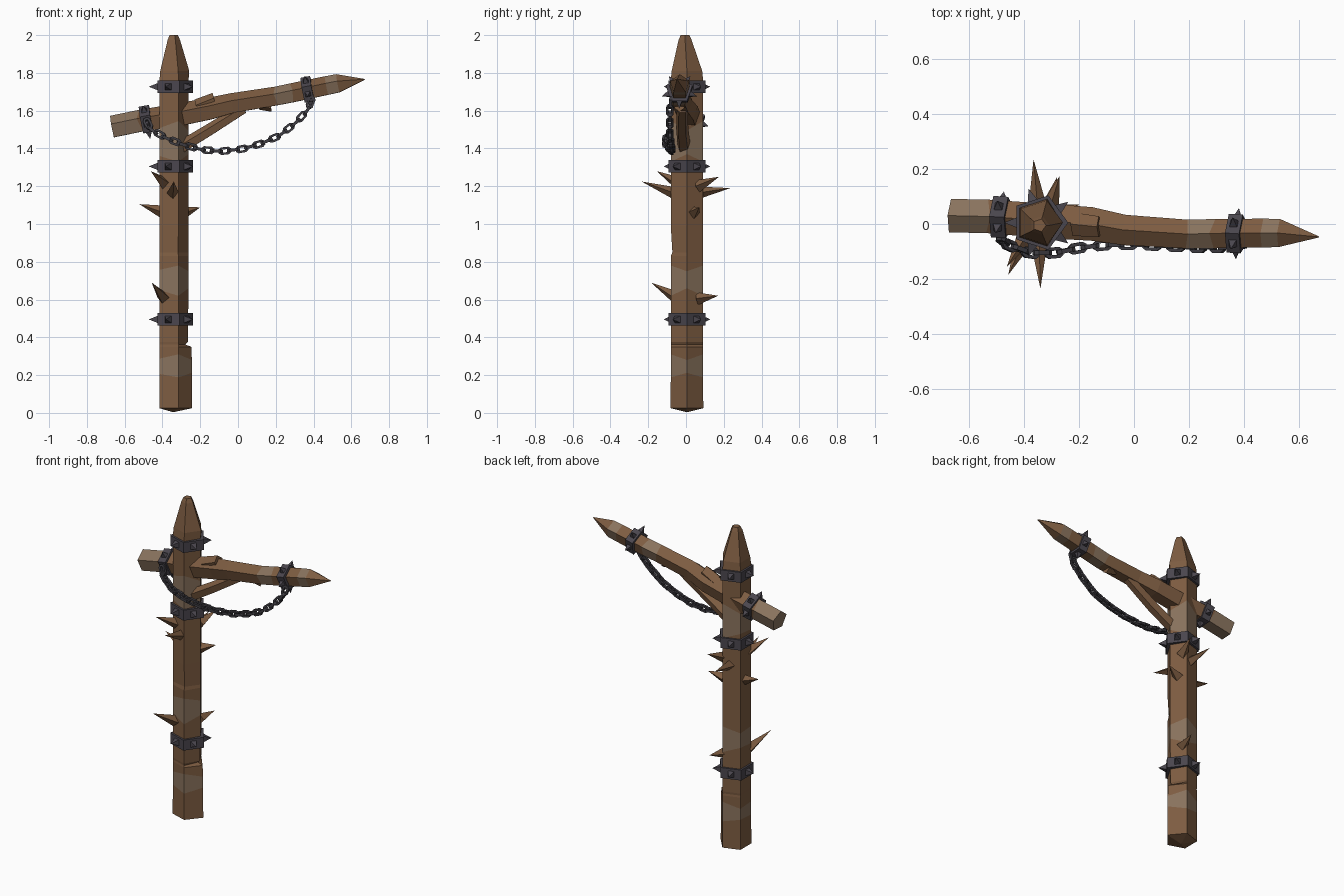
import bpy, bmesh, math
from mathutils import Vector, Matrix

if "Cube" in bpy.data.objects:
    bpy.data.objects.remove(bpy.data.objects["Cube"])


def material(name, rgb):
    m = bpy.data.materials.new(name)
    m.diffuse_color = (*rgb, 1)
    m.use_nodes = True
    m.node_tree.nodes["Principled BSDF"].inputs["Base Color"].default_value = m.diffuse_color
    return m


WOOD = material("brown wood", (0.205, 0.107, 0.053))
PALE = material("worn pale wood", (0.25, 0.17, 0.11))
IRON = material("dark iron", (0.068, 0.061, 0.075))
CHAIN = material("chain iron", (0.05, 0.047, 0.056))


def finish(name, bm, mats):
    bmesh.ops.recalc_face_normals(bm, faces=bm.faces)
    me = bpy.data.meshes.new(name)
    bm.to_mesh(me)
    bm.free()
    for m in mats:
        me.materials.append(m)
    ob = bpy.data.objects.new(name, me)
    bpy.context.collection.objects.link(ob)
    return ob


def frame(axis, ref):
    a = Vector(axis).normalized()
    r = Vector(ref)
    r = (r - a * r.dot(a)).normalized()
    return a, r, a.cross(r)


def loft(name, rings, axis, ref, mats, sides=5, dent={}, zigzag={}):
    """rings: (x, y, z, radius, material of the segment that follows)."""
    a, u, v = frame(axis, ref)
    bm = bmesh.new()
    loops = []
    for i, (x, y, z, r, m) in enumerate(rings):
        loop = []
        for k in range(sides):
            t = k * math.tau / sides
            rr = r * dent.get((i, k), 1)
            shift = zigzag.get(i, 0) * (1, -1, 1, 0.5, -1)[k % 5]
            loop.append(bm.verts.new(Vector((x, y, z)) + a * shift
                                     + (u * math.cos(t) + v * math.sin(t)) * rr))
        loops.append(loop)
    for i in range(len(loops) - 1):
        for k in range(sides):
            n = (k + 1) % sides
            f = bm.faces.new((loops[i][k], loops[i][n], loops[i + 1][n], loops[i + 1][k]))
            f.material_index = rings[i][4]
    bm.faces.new(loops[0]).material_index = rings[0][4]
    bm.faces.new(loops[-1]).material_index = rings[-1][4]
    return finish(name, bm, mats)


def add_spike(bm, base, tip, radius, ref=(0, 0, 1), sides=4):
    a, u, v = frame(Vector(tip) - Vector(base), ref)
    ring = [bm.verts.new(Vector(base) + (u * math.cos(t) + v * math.sin(t)) * radius)
            for t in (k * math.tau / sides for k in range(sides))]
    top = bm.verts.new(tip)
    for k in range(sides):
        bm.faces.new((ring[k], ring[(k + 1) % sides], top))
    bm.faces.new(ring)


def collar(name, centre, axis, ref, radius, height, spike):
    """Five-sided iron band with one pyramid stud on each face."""
    a, u, v = frame(axis, ref)
    c = Vector(centre)
    bm = bmesh.new()
    rings = [[bm.verts.new(c + a * s * height / 2
                           + (u * math.cos(t) + v * math.sin(t)) * radius)
              for t in (k * math.tau / 5 for k in range(5))] for s in (-1, 1)]
    for k in range(5):
        n = (k + 1) % 5
        bm.faces.new((rings[0][k], rings[0][n], rings[1][n], rings[1][k]))
    bm.faces.new(rings[0])
    bm.faces.new(rings[1])
    inner = radius * math.cos(math.pi / 5)
    for k in range(5):
        t = (k + 0.5) * math.tau / 5
        d = u * math.cos(t) + v * math.sin(t)
        add_spike(bm, c + d * (inner - 0.003), c + d * (inner + spike),
                  height * 0.42, a + a.cross(d))
    return finish(name, bm, [IRON])


# Post: zigzag pale stripes, a notch near the bottom and a chip on the front edge
PX, PY = -0.343, 0.005
profile = [(0.005, 0.006, 0), (0.025, 0.091, 0), (0.20, 0.09, 1), (0.295, 0.09, 0),
           (0.35, 0.09, 0), (0.362, 0.088, 0), (0.375, 0.09, 0), (0.64, 0.09, 1),
           (0.765, 0.09, 0), (0.83, 0.09, 0), (0.85, 0.09, 0), (0.99, 0.09, 0),
           (1.35, 0.09, 1), (1.52, 0.09, 0), (1.76, 0.09, 0), (1.81, 0.085, 0),
           (1.975, 0.036, 0), (2.0, 0.024, 0)]
dents = {(i, 0): 1.1 if i < 4 else 0.9 for i in range(1, 15)}
dents.update({(4, 0): 1.06, (5, 0): 0.72, (6, 0): 0.86, (10, 4): 0.9})
loft("post", [(PX, PY - (0.01 if z > 1.9 else 0), z, r, m) for z, r, m in profile],
     (0, 0, 1), (1, 0, 0), [WOOD, PALE], dent=dents,
     zigzag={2: 0.012, 3: -0.015, 7: 0.02, 8: -0.015, 12: 0.02, 13: -0.025})

# Crooked arm with pale left end, pale stripes and a sharpened tip
arm_axis = (1.33, -0.08, 0.26)
loft("arm", [(-0.665, 0.03, 1.51, 0.064, 1), (-0.52, 0.027, 1.54, 0.064, 0),
             (-0.30, 0.01, 1.575, 0.066, 0), (-0.15, 0.0, 1.605, 0.064, 0),
             (-0.03, -0.022, 1.635, 0.058, 0), (0.20, -0.037, 1.672, 0.055, 1),
             (0.29, -0.035, 1.69, 0.056, 0), (0.47, -0.033, 1.728, 0.055, 1),
             (0.53, -0.033, 1.74, 0.054, 0), (0.672, -0.047, 1.766, 0.002, 0)],
     arm_axis, (0, 0, 1), [WOOD, PALE], zigzag={1: 0.01, 5: 0.006, 6: -0.006})

# Broken stubs and diagonal brace
loft("upper_stub", [(-0.22, 0.0, 1.615, 0.045, 0), (-0.125, -0.01, 1.655, 0.04, 0)],
     (1, 0, 0.25), (0, 0, 1), [WOOD])
loft("lower_stub", [(0.11, -0.03, 1.635, 0.03, 0), (0.175, -0.035, 1.622, 0.028, 0)],
     (1, 0, 0.1), (0, 0, -1), [WOOD])
loft("brace", [(-0.31, -0.01, 1.40, 0.036, 0), (-0.15, -0.02, 1.497, 0.034, 0),
               (0.03, -0.02, 1.61, 0.03, 0)],
     (0.34, -0.01, 0.21), (0, 0, 1), [WOOD])

# Studded iron collars
for label, z in (("lower", 0.495), ("middle", 1.305), ("upper", 1.727)):
    collar(label + "_collar", (PX, PY, z), (0, 0, 1), (1, 0, 0), 0.104, 0.065, 0.045)
collar("arm_left_collar", (-0.484, 0.025, 1.548), arm_axis, (0, 0, 1), 0.079, 0.055, 0.035)
collar("arm_right_collar", (0.37, -0.035, 1.706), arm_axis, (0, 0, 1), 0.074, 0.052, 0.038)

# Wooden thorns: base and tip
thorns = [((-0.345, -0.05, 1.16), (-0.34, -0.235, 1.225)),
          ((-0.39, -0.04, 1.215), (-0.462, -0.155, 1.28)),
          ((-0.395, -0.05, 0.61), (-0.457, -0.185, 0.69)),
          ((-0.35, 0.06, 1.165), (-0.365, 0.235, 1.19)),
          ((-0.305, 0.06, 1.20), (-0.27, 0.175, 1.25)),
          ((-0.305, 0.06, 0.605), (-0.28, 0.17, 0.62)),
          ((-0.40, 0.01, 1.065), (-0.522, 0.03, 1.105)),
          ((-0.29, 0.04, 1.06), (-0.20, 0.07, 1.088))]
bm = bmesh.new()
for base, tip in thorns:
    add_spike(bm, base, tip, 0.034)
finish("thorns", bm, [WOOD])

# Hanging chain: links spaced evenly along a smooth path
path = [Vector(p) for p in (
    (-0.485, -0.055, 1.55), (-0.46, -0.075, 1.50), (-0.38, -0.105, 1.455),
    (-0.29, -0.105, 1.42), (-0.19, -0.085, 1.393), (-0.09, -0.075, 1.385),
    (0.02, -0.075, 1.397), (0.12, -0.08, 1.425), (0.22, -0.085, 1.468),
    (0.31, -0.085, 1.54), (0.37, -0.085, 1.605), (0.392, -0.08, 1.665))]


def along(d):
    for p, q in zip(path, path[1:]):
        length = (q - p).length
        if d <= length:
            return p.lerp(q, d / length)
        d -= length
    return path[-1]


total = sum((q - p).length for p, q in zip(path, path[1:]))
COUNT = 23
bm = bmesh.new()
for i in range(COUNT):
    d = total * (i + 0.5) / COUNT
    a, u, v = frame(along(d + 0.02) - along(d - 0.02), (0, 1, 0))
    side, thick = (u, v) if i % 2 else (v, u)
    loops = []
    for x, y in ((1, 0.5), (0.6, 1), (-0.6, 1), (-1, 0.5),
                 (-1, -0.5), (-0.6, -1), (0.6, -1), (1, -0.5)):
        # square section swept round the link outline
        loops.append([bm.verts.new(along(d) + a * x * ln + side * y * w + thick * h)
                      for ln, w, h in ((0.034, 0.02, 0.008), (0.034, 0.02, -0.008),
                                       (0.022, 0.008, -0.008), (0.022, 0.008, 0.008))])
    for k in range(8):
        p, q = loops[k], loops[(k + 1) % 8]
        for j in range(4):
            n = (j + 1) % 4
            bm.faces.new((p[j], p[n], q[n], q[j]))
finish("chain", bm, [CHAIN])
